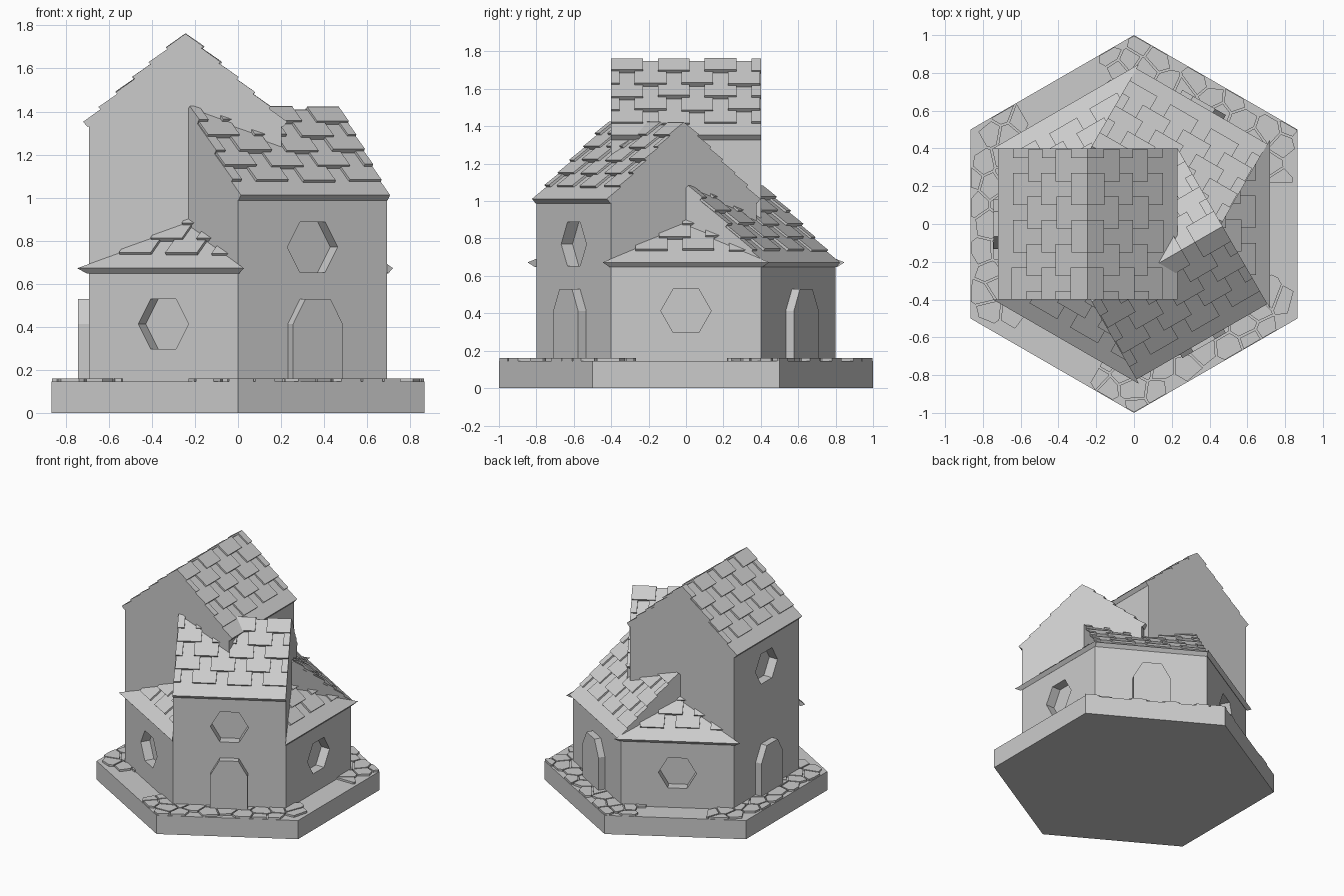
import bpy, bmesh, math, random
from mathutils import Matrix, Vector

if "Cube" in bpy.data.objects:
    bpy.data.objects.remove(bpy.data.objects["Cube"])
random.seed(4)

stone = bpy.data.materials.new("grey stone")
stone.use_nodes = True
GREY = (0.6, 0.6, 0.6, 1)
stone.diffuse_color = GREY
stone.node_tree.nodes["Principled BSDF"].inputs["Base Color"].default_value = GREY

C, S = math.cos(math.pi / 6), 0.5
WALL_R, BASE_R = 0.8, 1.0
FACE = WALL_R * C              # distance from centre to each outer wall
HALF = WALL_R / 2              # half length of one wall
RIDGE, RISE = 0.245, 0.4       # ridge distance from centre, roof height
RUN = FACE - RIDGE
GROUND, LOW_EAVE, JOIN = 0.145, 0.66, 0.62


def turn(degrees):
    return Matrix.Rotation(math.radians(degrees), 4, 'Z')


def finish(bm, name, degrees=0):
    bmesh.ops.recalc_face_normals(bm, faces=bm.faces)
    mesh = bpy.data.meshes.new(name)
    bm.transform(turn(degrees))
    bm.to_mesh(mesh)
    bm.free()
    mesh.materials.append(stone)
    ob = bpy.data.objects.new(name, mesh)
    bpy.context.collection.objects.link(ob)
    return ob


def prism(bm, points, offset):
    """Closed solid from a flat outline swept along an offset."""
    low = [bm.verts.new(p) for p in points]
    high = [bm.verts.new(Vector(p) + Vector(offset)) for p in points]
    n = len(low)
    bm.faces.new(low)
    bm.faces.new(high[::-1])
    for i in range(n):
        j = (i + 1) % n
        bm.faces.new((low[i], high[i], high[j], low[j]))


def clip(bm, planes):
    """Keep the part behind each (point, normal) plane and cap the cuts."""
    for co, no in planes:
        bmesh.ops.bisect_plane(bm, geom=bm.verts[:] + bm.edges[:] + bm.faces[:],
                               plane_co=co, plane_no=no, clear_outer=True)
        edges = [e for e in bm.edges if e.is_boundary]
        if edges:
            bmesh.ops.holes_fill(bm, edges=edges)


def hexagon(name, radius, z0, z1):
    bm = bmesh.new()
    pts = [(radius * math.sin(i * math.pi / 3), radius * math.cos(i * math.pi / 3), z0)
           for i in range(6)]
    prism(bm, pts, (0, 0, z1 - z0))
    return finish(bm, name)


def cut_window(wall, degrees, z):
    """Recess a six-sided window into a wall."""
    bm = bmesh.new()
    pts = [(FACE - 0.07, 0.135 * math.cos(i * math.pi / 3),
            z + 0.135 * math.sin(i * math.pi / 3)) for i in range(6)]
    prism(bm, pts, (0.2, 0, 0))
    cutter = finish(bm, "window_cutter", degrees)
    cutter.hide_render = True
    mod = wall.modifiers.new("window", 'BOOLEAN')
    mod.object, mod.operation, mod.solver = cutter, 'DIFFERENCE', 'EXACT'
    bpy.context.view_layer.objects.active = wall
    bpy.ops.object.modifier_apply(modifier=mod.name)
    bpy.data.objects.remove(cutter)


def door(name, degrees):
    bm = bmesh.new()
    pts = [(FACE - 0.02, y, z) for y, z in
           ((-0.133, GROUND), (0.133, GROUND), (0.133, 0.413),
            (0.067, 0.53), (-0.067, 0.53), (-0.133, 0.413))]
    prism(bm, pts, (0.07, 0, 0))
    finish(bm, name, degrees)


def shingles(name, degrees, eave, planes, mirrored=False):
    """Overlapping wedge tiles in staggered rows, trimmed to the roof outline."""
    bm = bmesh.new()
    length = math.hypot(RUN, RISE)
    down = Vector((RUN, 0, -RISE)) / length
    out = Vector((RISE, 0, RUN)) / length
    top = Vector((RIDGE, 0, eave + RISE))

    def tile(s, y, width, lift):
        outline = [(s - 0.23, -0.01), (s, -0.006), (s, lift), (s - 0.23, 0.003)]
        pts = [top + down * a + out * b + Vector((0, y - width / 2, 0)) for a, b in outline]
        prism(bm, pts, (0, width, 0))

    tile(length + 0.012, 0, 1.2, 0.027)
    for row in range(1, 6):
        for i in range(-2, 3):
            y = 0.25 * i - 0.06 + 0.125 * (row % 2)
            s = length + 0.012 - 0.104 * row + random.uniform(-0.006, 0.006)
            tile(s, y, 0.17, random.uniform(0.027, 0.032))
    clip(bm, planes)
    if mirrored:
        bm.transform(Matrix.Translation((2 * RIDGE, 0, 0)) @ Matrix.Diagonal((-1, 1, 1, 1)))
    finish(bm, name, degrees)


def gabled_house(name, degrees, eave):
    bm = bmesh.new()
    back = 2 * RIDGE - FACE
    profile = [(FACE, JOIN), (FACE, eave), (RIDGE, eave + RISE), (back, eave), (back, JOIN)]
    prism(bm, [(x, -HALF, z) for x, z in profile], (0, 2 * HALF, 0))
    walls = finish(bm, name + "_walls", degrees)
    if eave > LOW_EAVE:
        cut_window(walls, degrees, eave - 0.23)
    door(name + "_door", degrees)
    trim = [((0, HALF, 0), (0, 1, 0)), ((0, -HALF, 0), (0, -1, 0)),
            ((RIDGE, 0, 0), (-1, 0, 0))]
    shingles(name + "_outer_roof", degrees, eave, trim)
    shingles(name + "_inner_roof", degrees, eave, trim, True)


def corner_roof(name, degrees):
    """Small three-sided roof wedged between two houses."""
    apex = FACE - HALF / math.sqrt(3)
    peak = LOW_EAVE + (FACE - apex) * RISE / RUN
    bm = bmesh.new()
    low = [(FACE, -HALF, JOIN), (FACE, HALF, JOIN), (apex, 0, JOIN)]
    prism(bm, low, (0, 0, LOW_EAVE - JOIN))
    for v in bm.verts:
        if v.co.x < FACE - 0.01 and v.co.z > JOIN + 0.01:
            v.co.z = peak
    finish(bm, name + "_core", degrees)
    shingles(name + "_tiles", degrees, LOW_EAVE,
             [((FACE, s * HALF, 0), (-C, s * S, 0)) for s in (1, -1)])


def paving(name, degrees):
    """Irregular flat stones around one house, as cells around scattered seeds."""
    step = 0.115
    seeds = [Vector(((i + 0.5 * (j % 2)) * step + random.uniform(-0.035, 0.035) + 0.3,
                     j * step + random.uniform(-0.035, 0.035), GROUND))
             for i in range(6) for j in range(-8, 9)]
    edge = BASE_R * C
    bounds = [(Vector((edge - 0.003, 0, 0)), Vector((1, 0, 0)))]
    for s in (1, -1):
        side = Vector((S, s * C, 0))
        bounds.append((side * (edge - 0.003), side))
        along = Vector((-C, s * S, 0))
        bounds.append((along * -0.22, along))
    total = bmesh.new()
    scratch = bpy.data.meshes.new("paving_scratch")
    for p in seeds:
        if any((p - co).dot(no) > 0 for co, no in bounds):
            continue
        if max(p.x, S * p.x + C * abs(p.y)) < FACE - 0.05:
            continue
        bm = bmesh.new()
        bmesh.ops.create_cube(bm, size=1, matrix=Matrix.Translation(p + Vector((0, 0, 0.003)))
                              @ Matrix.Diagonal((0.26, 0.26, 0.024, 1)))
        cuts = list(bounds)
        for q in seeds:
            gap = q - p
            if 0 < gap.length < 0.3:
                cuts.append(((p + q) / 2 - gap.normalized() * 0.005, gap))
        clip(bm, cuts)
        bm.to_mesh(scratch)
        bm.free()
        total.from_mesh(scratch)
    bpy.data.meshes.remove(scratch)
    finish(total, name, degrees)


# Ground slab and lower walls
hexagon("base_slab", BASE_R, 0, GROUND)
lower = hexagon("lower_walls", WALL_R, GROUND, JOIN)

# Three houses of rising height, each with a door and paving
for name, degrees, eave in (("tall_house", 180, 1.34), ("middle_house", -60, 1.0),
                            ("low_house", 60, LOW_EAVE)):
    gabled_house(name, degrees, eave)
    paving(name + "_paving", degrees)

# Low corners between the houses, each with a window
for name, degrees in (("left_corner", 0), ("front_corner", -120), ("back_corner", 120)):
    cut_window(lower, degrees, 0.413)
    corner_roof(name + "_roof", degrees)
